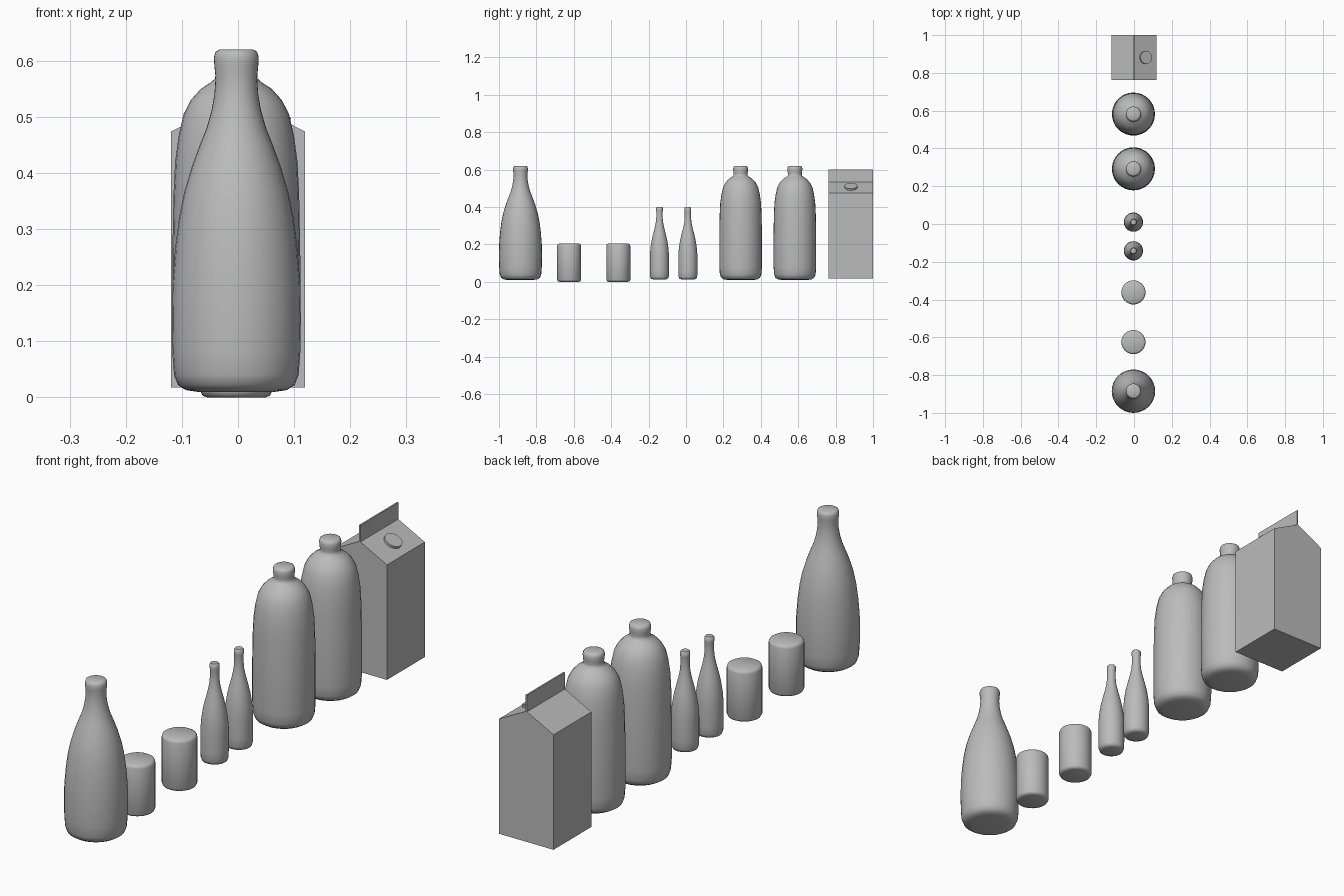
import bpy, bmesh, math
from mathutils import Matrix

cube = bpy.data.objects.get("Cube")
if cube:
    bpy.data.objects.remove(cube, do_unlink=True)

grey = bpy.data.materials.new("plain grey")
grey.use_nodes = True
grey.diffuse_color = (0.5, 0.5, 0.5, 1)
grey.node_tree.nodes["Principled BSDF"].inputs["Base Color"].default_value = grey.diffuse_color


def finish(name, bm, smooth=True):
    """Turn a bmesh into a named grey object."""
    bmesh.ops.recalc_face_normals(bm, faces=bm.faces)
    mesh = bpy.data.meshes.new(name)
    bm.to_mesh(mesh)
    bm.free()
    mesh.materials.append(grey)
    obj = bpy.data.objects.new(name, mesh)
    bpy.context.collection.objects.link(obj)
    if smooth:
        bpy.ops.object.select_all(action='DESELECT')
        obj.select_set(True)
        bpy.context.view_layer.objects.active = obj
        bpy.ops.object.shade_smooth_by_angle(angle=math.radians(50))
    return obj


def lathe(name, profile, y, sides=32):
    """Closed turned solid from (radius, height) points."""
    bm = bmesh.new()
    rings = []
    for r, z in profile:
        ring = bmesh.ops.create_circle(bm, segments=sides, radius=r)["verts"]
        bmesh.ops.translate(bm, verts=ring, vec=(-0.003, y, z))
        rings.append(ring)
    for low, high in zip(rings, rings[1:]):
        for i in range(sides):
            j = (i + 1) % sides
            bm.faces.new((low[i], low[j], high[j], high[i]))
    bm.faces.new(rings[0][::-1])
    bm.faces.new(rings[-1])
    return finish(name, bm)


# Turned profiles: radius, height
base = [(0.07, 0.01), (0.09, 0.013), (0.104, 0.022), (0.111, 0.04)]
cap = [(0.039, 0.59), (0.04, 0.606), (0.037, 0.616), (0.03, 0.62)]
sloping = base + [(0.114, 0.08), (0.115, 0.14), (0.114, 0.2), (0.109, 0.265), (0.102, 0.32),
                  (0.093, 0.365), (0.079, 0.412), (0.065, 0.45), (0.053, 0.48), (0.044, 0.512),
                  (0.039, 0.54), (0.037, 0.57)] + cap
rounded = base + [(0.114, 0.08), (0.114, 0.25), (0.112, 0.36), (0.109, 0.42), (0.103, 0.465),
                  (0.094, 0.505), (0.081, 0.53), (0.063, 0.55), (0.046, 0.561), (0.038, 0.568),
                  (0.037, 0.577)] + cap
slim = [(0.036, 0.013), (0.046, 0.017), (0.05, 0.028), (0.051, 0.06), (0.051, 0.14), (0.048, 0.18),
        (0.042, 0.22), (0.034, 0.255), (0.025, 0.29), (0.019, 0.32), (0.017, 0.345), (0.017, 0.375),
        (0.018, 0.38), (0.018, 0.395), (0.014, 0.4)]
can = [(0.052, 0), (0.06, 0.003), (0.064, 0.011), (0.064, 0.192), (0.061, 0.2), (0.054, 0.204)]

lathe("sloping_bottle", sloping, -0.885)
for i, y in enumerate((-0.625, -0.362)):
    lathe(f"tumbler_{i + 1}", can, y)
for i, y in enumerate((-0.142, 0.01)):
    lathe(f"slim_bottle_{i + 1}", slim, y)
for i, y in enumerate((0.292, 0.582)):
    lathe(f"rounded_bottle_{i + 1}", rounded, y)

# Carton: gabled outline with a thin top fin, extruded along y
half, fin, eave, ridge = 0.119, 0.003, 0.474, 0.534
side = [(half, 0.018), (half, eave), (fin, ridge), (fin, 0.6)]
outline = side + [(-x, z) for x, z in reversed(side)]
bm = bmesh.new()
face = bm.faces.new([bm.verts.new((x, 0.763, z)) for x, z in outline])
extruded = bmesh.ops.extrude_face_region(bm, geom=[face])["geom"]
bmesh.ops.translate(bm, verts=[v for v in extruded if isinstance(v, bmesh.types.BMVert)],
                    vec=(0, 0.237, 0))
finish("carton", bm, smooth=False)

# Screw cap lying on the right-hand roof slope
tilt = math.atan2(ridge - eave, half - fin)
bm = bmesh.new()
bmesh.ops.create_cone(bm, cap_ends=True, segments=32, radius1=0.034, radius2=0.034, depth=0.016,
                      matrix=Matrix.Translation((0.061, 0.882, 0.506)) @ Matrix.Rotation(tilt, 4, 'Y'))
finish("carton_cap", bm)
